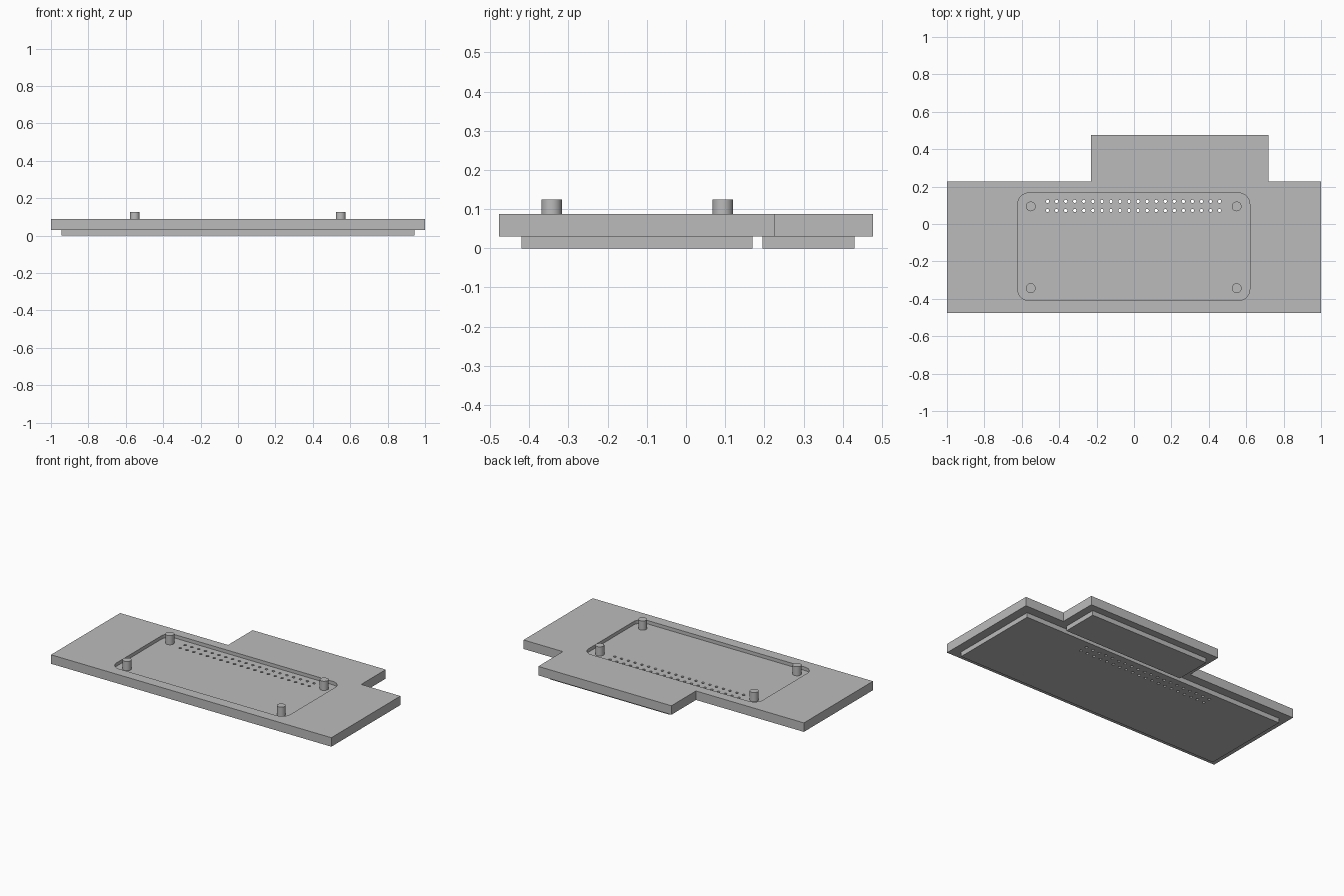
import bpy, bmesh
from math import cos, sin, pi, radians

cube = bpy.data.objects.get("Cube")
if cube:
    bpy.data.objects.remove(cube, do_unlink=True)

grey = bpy.data.materials.new("plain grey")
grey.use_nodes = True
grey.diffuse_color = (0.5, 0.5, 0.5, 1)
grey.node_tree.nodes["Principled BSDF"].inputs["Base Color"].default_value = (0.5, 0.5, 0.5, 1)


def prism(name, outlines, z0, z1):
    """Extrude one or more counter-clockwise outlines from z0 to z1."""
    bm = bmesh.new()
    for outline in outlines:
        low = [bm.verts.new((x, y, z0)) for x, y in outline]
        high = [bm.verts.new((x, y, z1)) for x, y in outline]
        bm.faces.new(low[::-1])
        bm.faces.new(high)
        n = len(low)
        for i in range(n):
            j = (i + 1) % n
            bm.faces.new((low[i], low[j], high[j], high[i]))
    mesh = bpy.data.meshes.new(name)
    bm.to_mesh(mesh)
    bm.free()
    mesh.materials.append(grey)
    obj = bpy.data.objects.new(name, mesh)
    bpy.context.collection.objects.link(obj)
    return obj


def rect(x0, x1, y0, y1):
    return [(x0, y0), (x1, y0), (x1, y1), (x0, y1)]


def circle(cx, cy, r, n):
    return [(cx + r * cos(2 * pi * i / n), cy + r * sin(2 * pi * i / n)) for i in range(n)]


def rounded_rect(x0, x1, y0, y1, r, steps=8):
    centres = [(x1 - r, y1 - r), (x0 + r, y1 - r), (x0 + r, y0 + r), (x1 - r, y0 + r)]
    return [(cx + r * cos(pi / 2 * (k + i / steps)), cy + r * sin(pi / 2 * (k + i / steps)))
            for k, (cx, cy) in enumerate(centres) for i in range(steps + 1)]


def activate(obj):
    bpy.ops.object.select_all(action='DESELECT')
    obj.select_set(True)
    bpy.context.view_layer.objects.active = obj


def cut(obj, cutter):
    mod = obj.modifiers.new("cut", 'BOOLEAN')
    mod.operation = 'DIFFERENCE'
    mod.solver = 'EXACT'
    mod.object = cutter
    activate(obj)
    bpy.ops.object.modifier_apply(modifier=mod.name)


def smooth(obj):
    activate(obj)
    bpy.ops.object.shade_smooth_by_angle(angle=radians(30))


# Main plate with the offset rear tab, and the thinner plates below
BOTTOM, TOP, FLOOR = 0.03, 0.088, 0.066
main_plate = prism("main_plate", [[(-1, -0.477), (1, -0.477), (1, 0.227), (0.72, 0.227),
                                   (0.72, 0.477), (-0.23, 0.477), (-0.23, 0.227), (-1, 0.227)]],
                   BOTTOM, TOP)
lower_plate = prism("lower_plate", [rect(-0.943, 0.943, -0.42, 0.17)], 0, BOTTOM)
prism("lower_tab_plate", [rect(-0.18, 0.67, 0.195, 0.43)], 0, BOTTOM)

# Rounded recess in the top and two rows of through holes
recess = prism("recess_cutter", [rounded_rect(-0.622, 0.619, -0.409, 0.166, 0.06)], FLOOR, 0.2)
holes = prism("hole_cutter", [circle(-0.462 + 0.0484 * i, y, 0.009, 12)
                              for i in range(20) for y in (0.072, 0.121)], -0.1, 0.2)
cut(main_plate, recess)
cut(main_plate, holes)
cut(lower_plate, holes)
for cutter in (recess, holes):
    bpy.data.objects.remove(cutter, do_unlink=True)
smooth(main_plate)
smooth(lower_plate)

# Standing pegs at the corners of the recess
for side, x in (("right", -0.552), ("left", 0.549)):
    for end, y in (("front", -0.343), ("back", 0.094)):
        smooth(prism(f"{end}_{side}_peg", [circle(x, y, 0.026, 32)], FLOOR, 0.125))
